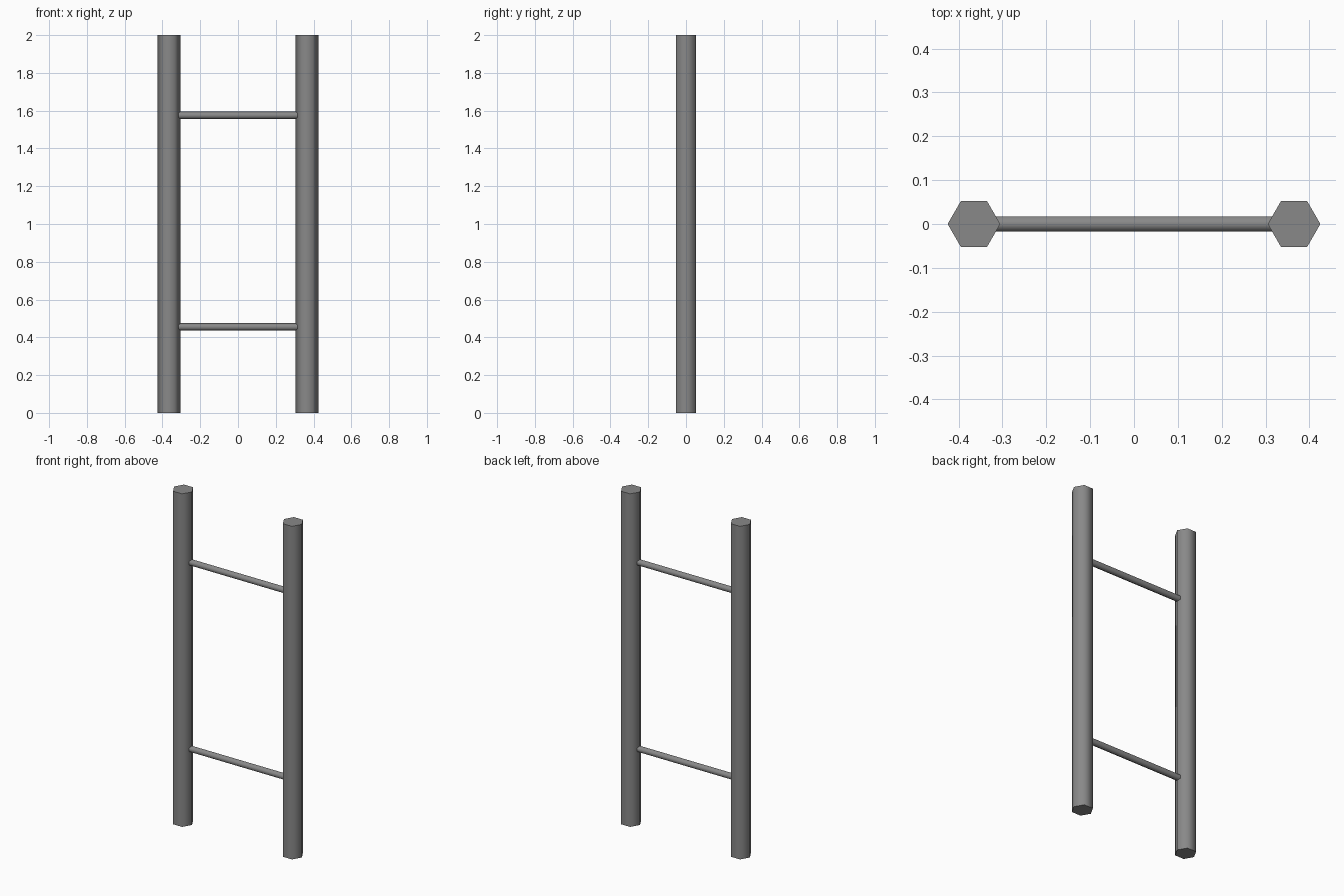
import bpy
import math
from mathutils import Matrix

cube = bpy.data.objects.get("Cube")
if cube:
    bpy.data.objects.remove(cube, do_unlink=True)

# Single grey metal colour
GREY = (0.25, 0.25, 0.25, 1.0)
metal = bpy.data.materials.new("grey_metal")
metal.use_nodes = True
metal.diffuse_color = GREY
metal.node_tree.nodes["Principled BSDF"].inputs["Base Color"].default_value = GREY

POST_X = 0.365
POST_RADIUS = 0.06
RUNG_RADIUS = 0.02


def hex_bar(name, radius, length, location, along_x=False):
    """Six-sided bar with smooth sides and sharp end caps."""
    bpy.ops.mesh.primitive_cylinder_add(vertices=6, radius=radius, depth=length, location=location)
    bar = bpy.context.object
    bar.name = name
    # Turn a corner toward the side, then lay the bar down if needed
    turn = Matrix.Rotation(math.radians(30), 4, "Z")
    if along_x:
        turn = Matrix.Rotation(math.radians(90), 4, "Y") @ turn
    bar.data.transform(turn)
    bar.data.materials.append(metal)
    bpy.ops.object.shade_smooth_by_angle(angle=math.radians(70))
    return bar


# Upright posts
for side, x in (("left", POST_X), ("right", -POST_X)):
    hex_bar(side + "_post", POST_RADIUS, 2, (x, 0, 1))

# Rungs, with their ends sunk into the posts
for level, z in (("lower", 0.455), ("upper", 1.575)):
    hex_bar(level + "_rung", RUNG_RADIUS, 2 * POST_X, (0, 0, z), along_x=True)
